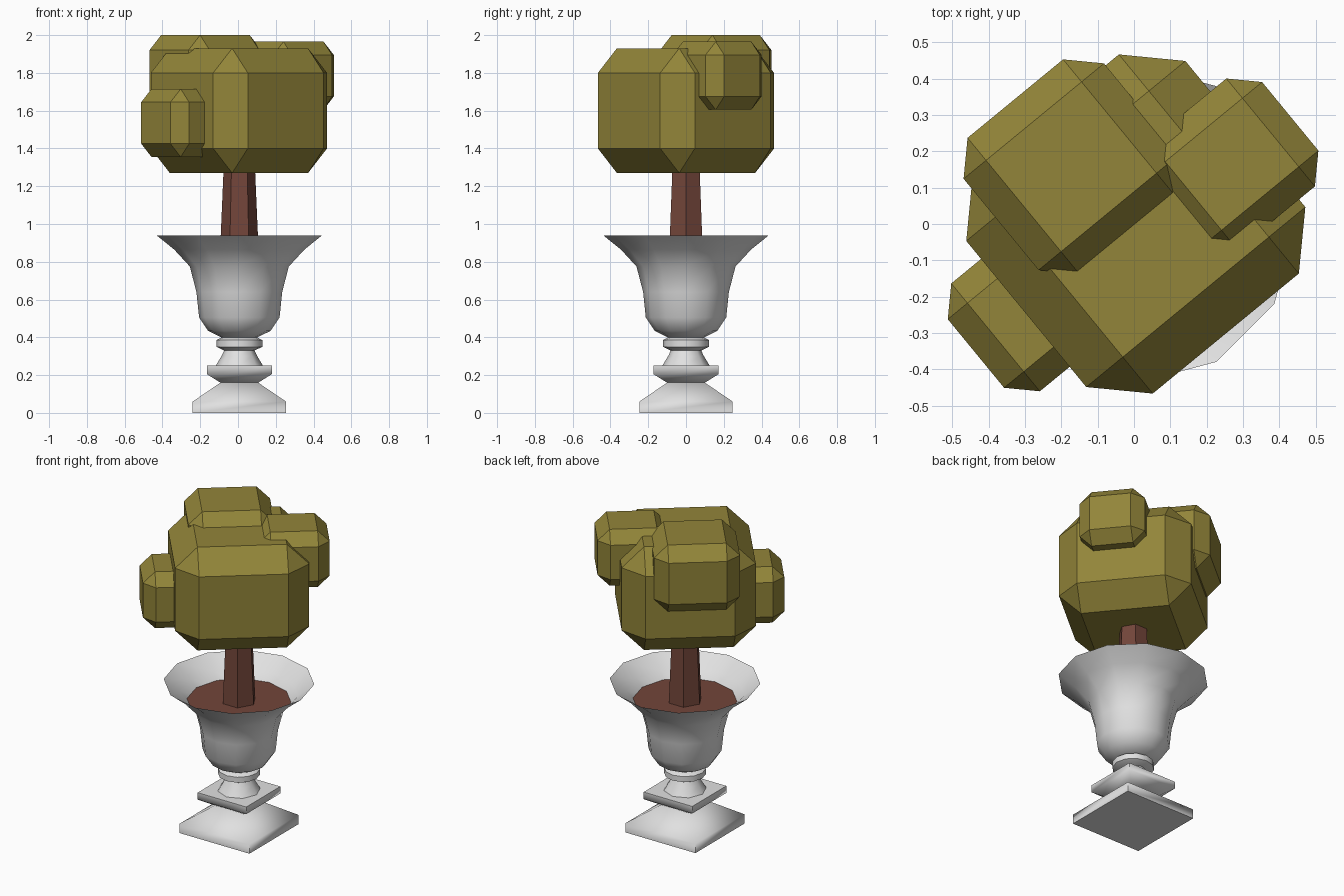
import bpy, bmesh, math
from mathutils import Matrix

if "Cube" in bpy.data.objects:
    bpy.data.objects.remove(bpy.data.objects["Cube"])

CX = 0.007  # axis of the urn and trunk


def material(name, rgb):
    m = bpy.data.materials.new(name)
    m.diffuse_color = (*rgb, 1)
    m.use_nodes = True
    m.node_tree.nodes["Principled BSDF"].inputs["Base Color"].default_value = m.diffuse_color
    return m


LEAF = material("olive_leaf", (0.29, 0.235, 0.041))
BROWN = material("bark_brown", (0.17, 0.06, 0.042))
STONE = material("pale_stone", (0.75, 0.75, 0.75))


def add_object(name, bm, mat, smooth=None):
    me = bpy.data.meshes.new(name)
    bm.to_mesh(me)
    bm.free()
    me.materials.append(mat)
    ob = bpy.data.objects.new(name, me)
    bpy.context.collection.objects.link(ob)
    if smooth:
        bpy.ops.object.select_all(action='DESELECT')
        ob.select_set(True)
        bpy.context.view_layer.objects.active = ob
        bpy.ops.object.shade_smooth_by_angle(angle=math.radians(smooth))
    return ob


def lathe(name, profile, sides, mat, turn=0, scale=1, bottom=True, top=True, smooth=None):
    """Sweep (radius, z) points round the axis with a given number of sides."""
    bm = bmesh.new()
    rings = []
    for r, z in profile:
        angles = [math.radians(turn) + math.tau * i / sides for i in range(sides)]
        rings.append([bm.verts.new((CX + r * scale * math.cos(a), r * scale * math.sin(a), z))
                      for a in angles])
    for a, b in zip(rings, rings[1:]):
        for i in range(sides):
            j = (i + 1) % sides
            bm.faces.new((a[i], a[j], b[j], b[i]))
    if bottom:
        bm.faces.new(rings[0][::-1])
    if top:
        bm.faces.new(rings[-1])
    return add_object(name, bm, mat, smooth)


# Square plinth and plate
SQ = dict(sides=4, mat=STONE, turn=45, scale=math.sqrt(2), smooth=60)
lathe("plinth", [(0.247, 0), (0.247, 0.06), (0.10, 0.16)], **SQ)
lathe("plate", [(0.10, 0.16), (0.172, 0.205), (0.172, 0.25)], **SQ)

# Neck and ring under the bowl
lathe("neck", [(0.125, 0.25), (0.095, 0.30), (0.078, 0.335)], 8, STONE, smooth=60)
lathe("ring", [(0.08, 0.33), (0.122, 0.35), (0.122, 0.385), (0.09, 0.402)], 12, STONE, smooth=60)

# Open flared bowl
lathe("bowl", [(0.09, 0.397), (0.165, 0.434), (0.213, 0.505), (0.227, 0.64),
               (0.262, 0.775), (0.345, 0.865), (0.438, 0.94)],
      12, STONE, top=False, smooth=60)

# Soil and trunk
lathe("soil", [(0.303, 0.82)], 12, BROWN, bottom=False)
lathe("trunk", [(0.104, 0.81), (0.082, 1.32)], 6, BROWN)


# Chamfered leaf blocks, all turned by the same angle
def leaf_block(name, centre, size, chamfer):
    bm = bmesh.new()
    bmesh.ops.create_cube(bm, size=1)
    bmesh.ops.scale(bm, vec=size, verts=bm.verts)
    bmesh.ops.bevel(bm, geom=bm.edges[:], offset=chamfer, offset_type='OFFSET',
                    segments=1, profile=0.5, affect='EDGES')
    bm.transform(Matrix.Translation(centre) @ Matrix.Rotation(math.radians(39.4), 4, 'Z'))
    bmesh.ops.recalc_face_normals(bm, faces=bm.faces)
    add_object(name, bm, LEAF)


leaf_block("main_foliage", (0.005, 0, 1.60), (0.78, 0.78, 0.66), 0.13)
leaf_block("upper_back_foliage", (-0.1725, 0.1575, 1.788), (0.50, 0.485, 0.424), 0.08)
leaf_block("right_foliage", (0.2695, 0.1645, 1.785), (0.415, 0.384, 0.36), 0.07)
leaf_block("lower_left_foliage", (-0.2745, -0.2245, 1.535), (0.415, 0.384, 0.36), 0.07)
